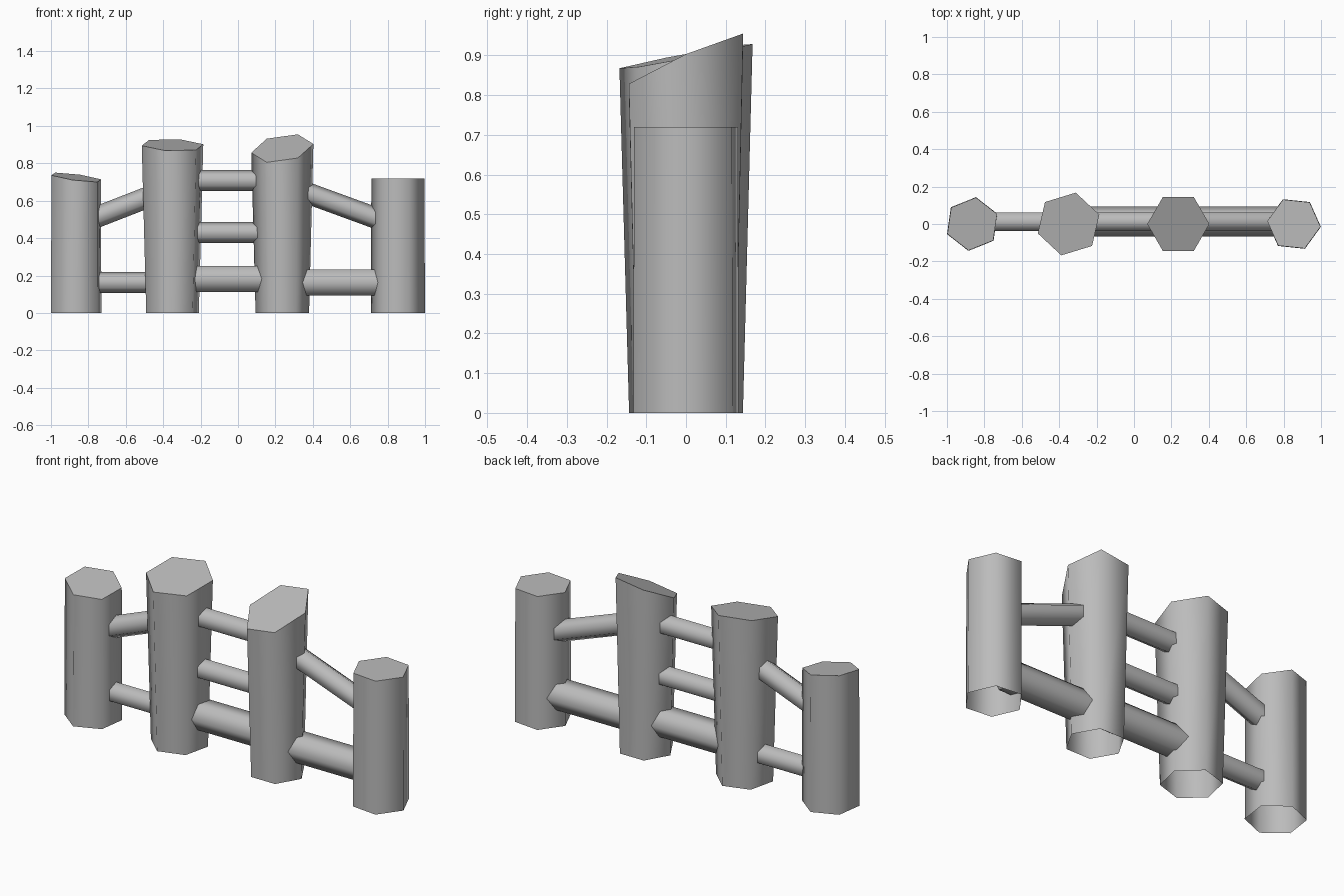
import bpy
import bmesh
import math
from mathutils import Vector

cube = bpy.data.objects.get("Cube")
if cube:
    bpy.data.objects.remove(cube, do_unlink=True)

grey = bpy.data.materials.new("weathered grey")
grey.use_nodes = True
COLOUR = (0.5, 0.5, 0.5, 1)
grey.diffuse_color = COLOUR
grey.node_tree.nodes["Principled BSDF"].inputs["Base Color"].default_value = COLOUR


def hexagon(radius, turn):
    """Corner offsets of a hexagon turned by some degrees."""
    angles = [math.radians(turn + 60 * k) for k in range(6)]
    return [(radius * math.cos(a), radius * math.sin(a)) for a in angles]


def tube(name, start, end, cap=False):
    """Smooth six-sided tube between two rings, optionally closed by a flat cap."""
    bm = bmesh.new()
    a = [bm.verts.new(p) for p in start]
    b = [bm.verts.new(p) for p in end]
    for i in range(6):
        j = (i + 1) % 6
        bm.faces.new((a[i], a[j], b[j], b[i])).smooth = True
    if cap:
        lid = bm.faces.new(b)
        for edge in lid.edges:
            edge.smooth = False
    mesh = bpy.data.meshes.new(name)
    bm.to_mesh(mesh)
    bm.free()
    mesh.materials.append(grey)
    obj = bpy.data.objects.new(name, mesh)
    bpy.context.collection.objects.link(obj)


def post(name, x, turn, r_low, r_top, height, slope_x=0, slope_y=0):
    """Upright log, open below, with a slanted cut on top."""
    low = [(x + u, v, 0) for u, v in hexagon(r_low, turn)]
    top = [(x + u, v, height + slope_x * u + slope_y * v)
           for u, v in hexagon(r_top, turn)]
    tube(name, low, top, cap=True)


def rail(name, x0, z0, x1, z1, radius=0.057, turn=90):
    """Crossbar whose ends are buried in the posts."""
    p, q = Vector((x0, 0.013, z0)), Vector((x1, 0.013, z1))
    side = Vector((0, 1, 0))
    up = (q - p).normalized().cross(side)
    offsets = [side * u + up * v for u, v in hexagon(radius, turn)]
    tube(name, [p + o for o in offsets], [q + o for o in offsets])


# Posts
post("right_outer_post", -0.865, 22, 0.145, 0.143, 0.725, -0.13, 0.12)
post("right_inner_post", -0.35, 17, 0.147, 0.172, 0.898, -0.035, 0.19)
post("left_inner_post", 0.237, 0, 0.143, 0.166, 0.88, 0.14, 0.44)
post("left_outer_post", 0.855, -6, 0.145, 0.143, 0.72)

# Thin rails, upper and middle
rail("right_upper_rail", -0.80, 0.495, -0.44, 0.635)
rail("right_lower_rail", -0.80, 0.163, -0.43, 0.163)
rail("middle_upper_rail", -0.27, 0.708, 0.16, 0.708)
rail("middle_rail", -0.29, 0.43, 0.17, 0.43)
rail("left_upper_rail", 0.33, 0.656, 0.79, 0.488)

# Thick lower rails with an edge facing forward
rail("middle_lower_rail", -0.29, 0.182, 0.18, 0.182, 0.08, 0)
rail("left_lower_rail", 0.30, 0.162, 0.80, 0.162, 0.08, 0)
